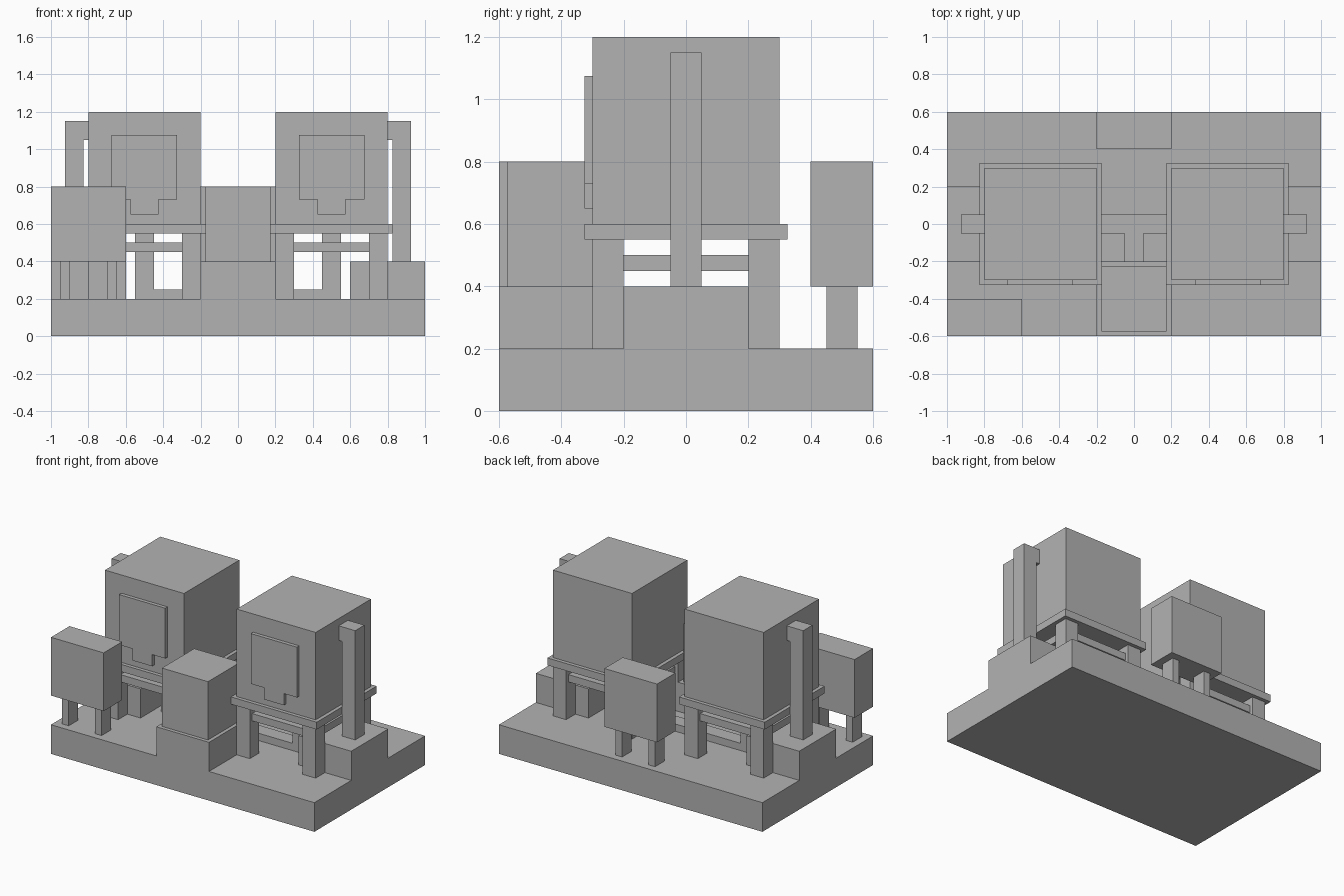
import bpy
import bmesh

default = bpy.data.objects.get("Cube")
if default:
    bpy.data.objects.remove(default, do_unlink=True)

grey = bpy.data.materials.new("plain_grey")
grey.use_nodes = True
COLOUR = (0.45, 0.45, 0.45, 1)
grey.diffuse_color = COLOUR
grey.node_tree.nodes["Principled BSDF"].inputs["Base Color"].default_value = COLOUR


def finish(name, bm):
    mesh = bpy.data.meshes.new(name)
    bmesh.ops.recalc_face_normals(bm, faces=bm.faces)
    bm.to_mesh(mesh)
    bm.free()
    mesh.materials.append(grey)
    obj = bpy.data.objects.new(name, mesh)
    bpy.context.collection.objects.link(obj)
    return obj


def box(name, xs, ys, zs):
    """Block spanning the given ranges."""
    bm = bmesh.new()
    bmesh.ops.create_cube(bm, size=1)
    for v in bm.verts:
        v.co = [r[0] if c < 0 else r[1] for c, r in zip(v.co, (xs, ys, zs))]
    return finish(name, bm)


def prism(name, outline, ys):
    """Outline of (x, z) points extruded along y."""
    bm = bmesh.new()
    face = bm.faces.new([bm.verts.new((x, ys[0], z)) for x, z in outline])
    new = bmesh.ops.extrude_face_region(bm, geom=[face])["geom"]
    moved = [g for g in new if isinstance(g, bmesh.types.BMVert)]
    bmesh.ops.translate(bm, verts=moved, vec=(0, ys[1] - ys[0], 0))
    return finish(name, bm)


def span(centre, half):
    return (centre - half, centre + half)


# Base and the central pedestal block
box("base", (-1, 1), (-0.6, 0.6), (0, 0.2))
box("pedestal", (-0.2, 0.2), (-0.6, -0.2), (0.2, 0.4))
box("centre_cabinet", (-0.175, 0.175), (-0.575, -0.225), (0.4, 0.8))

# T-shaped floor duct
box("floor_duct", (-0.55, 0.55), (-0.05, 0.05), (0.2, 0.25))
box("floor_duct_stub", (-0.05, 0.05), (-0.2, -0.05), (0.2, 0.25))

# Raised cabinets on two legs each
for name, cx, cy in (("corner_cabinet", -0.8, -0.5), ("back_cabinet", 0, 0.5)):
    box(name, span(cx, 0.2), span(cy, 0.1), (0.4, 0.8))
    for s in (-1, 1):
        box(name + "_leg", span(cx + s * 0.125, 0.025), span(cy, 0.05), (0.2, 0.4))

# Two mirrored tanks on tables
for side, word in ((-1, "right"), (1, "left")):
    cx = side * 0.5
    box(word + "_tank", span(cx, 0.3), span(0, 0.3), (0.6, 1.2))
    box(word + "_table_top", span(cx, 0.325), span(0, 0.325), (0.55, 0.6))
    box(word + "_drain", span(cx, 0.05), span(0, 0.05), (0.25, 0.55))
    for s in (-1, 1):
        for t in (-1, 1):
            box(word + "_table_leg", span(cx + s * 0.25, 0.05),
                span(t * 0.25, 0.05), (0.2, 0.55))
        # Stretchers between the legs
        box(word + "_long_stretcher", span(cx, 0.2), span(s * 0.25, 0.025), (0.45, 0.5))
        box(word + "_cross_stretcher", span(cx + s * 0.25, 0.025), span(0, 0.2), (0.45, 0.5))

    # Front panel with a tab at the bottom
    half = [(0.075, 0.65), (0.075, 0.73), (0.175, 0.73), (0.175, 1.075)]
    outline = half + [(-x, z) for x, z in reversed(half)]
    prism(word + "_front_panel", [(cx + x, z) for x, z in outline], (-0.325, -0.3))

    # Outer step and the bent pipe rising from it
    box(word + "_step", sorted((side * 0.6, side)), (-0.2, 0.2), (0.2, 0.4))
    pipe = [(0.825, 0.4), (0.925, 0.4), (0.925, 1.15), (0.8, 1.15), (0.8, 1.05), (0.825, 1.05)]
    prism(word + "_side_pipe", [(side * x, z) for x, z in pipe], (-0.05, 0.05))
